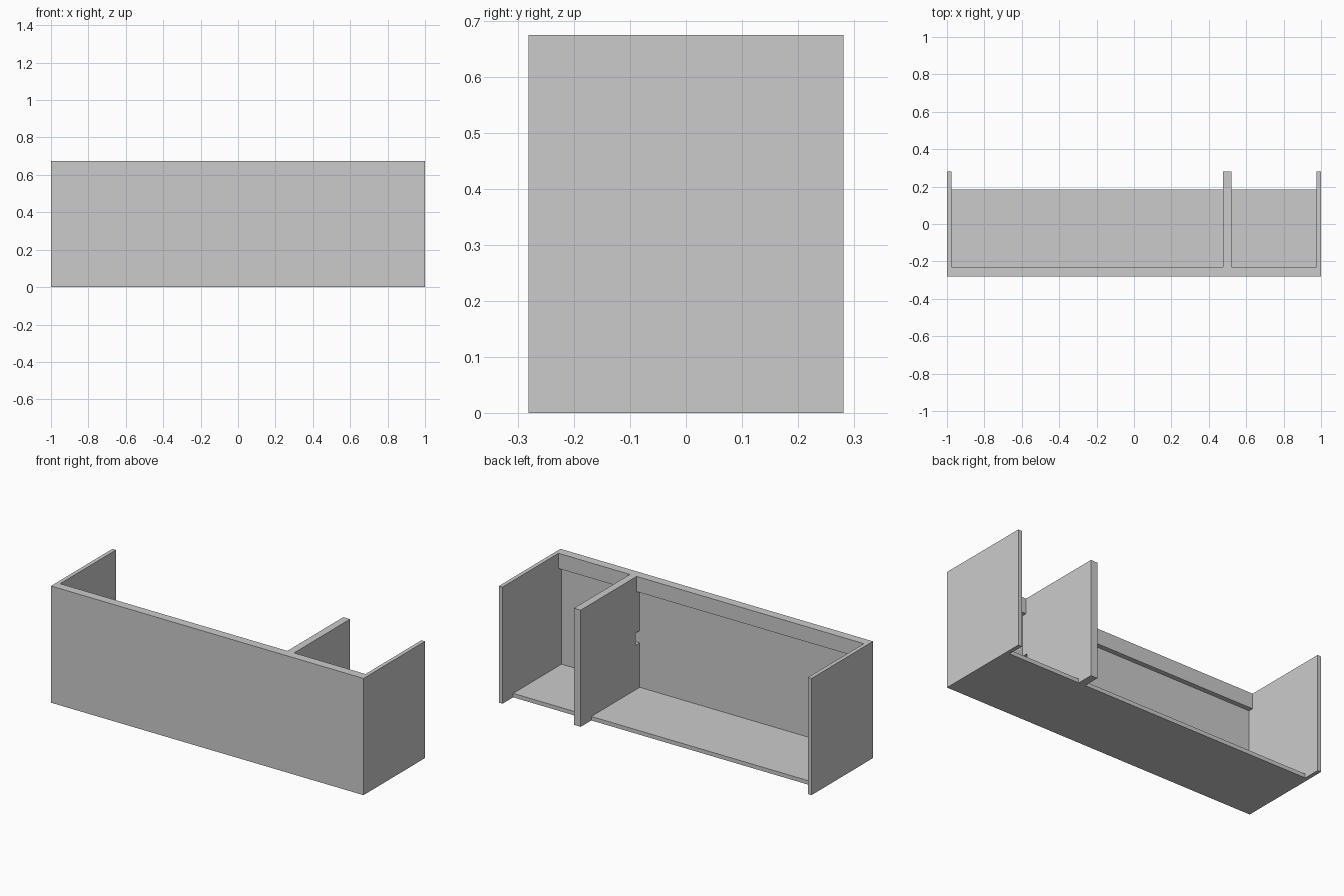
import bpy, bmesh

if "Cube" in bpy.data.objects:
    bpy.data.objects.remove(bpy.data.objects["Cube"])

X, Y, H, T = 1.0, 0.281, 0.675, 0.023   # half width, half depth, height, board thickness
DIV0, DIV1 = 0.477, 0.52                # divider faces in x
FRONT_IN = -Y + T                       # inner face of the front panel


def board(name, x0, x1, profile):
    """Extrude a (y, z) profile along x from x0 to x1."""
    bm = bmesh.new()
    face = bm.faces.new([bm.verts.new((x0, y, z)) for y, z in profile])
    ext = bmesh.ops.extrude_face_region(bm, geom=[face])
    verts = [g for g in ext["geom"] if isinstance(g, bmesh.types.BMVert)]
    bmesh.ops.translate(bm, verts=verts, vec=(x1 - x0, 0, 0))
    bmesh.ops.recalc_face_normals(bm, faces=bm.faces)
    mesh = bpy.data.meshes.new(name)
    bm.to_mesh(mesh)
    bm.free()
    obj = bpy.data.objects.new(name, mesh)
    bpy.context.collection.objects.link(obj)
    return obj


def rect(y0, y1, z0, z1):
    return [(y0, z0), (y1, z0), (y1, z1), (y0, z1)]


# Front panel and the two end panels
board("front_panel", -X, X, rect(-Y, FRONT_IN, 0, H))
board("left_side_panel", -X, -X + T, rect(FRONT_IN, Y, 0, H))
board("right_side_panel", X - T, X, rect(FRONT_IN, Y, 0, H))

# Divider with a small cable notch against the front panel
n0, n1, ny = 0.28, 0.35, FRONT_IN + 0.037
board("divider", DIV0, DIV1, [
    (FRONT_IN, 0), (Y, 0), (Y, H), (FRONT_IN, H),
    (FRONT_IN, n1), (ny, n1), (ny, n0), (FRONT_IN, n0)])

# Bottom board and top rail in each compartment
for side, x0, x1 in (("left", -X + T, DIV0), ("right", DIV1, X - T)):
    board(side + "_bottom_board", x0, x1, rect(FRONT_IN, 0.184, 0, T))
    board(side + "_top_rail", x0, x1, rect(FRONT_IN, -0.23, H - 0.088, H))
